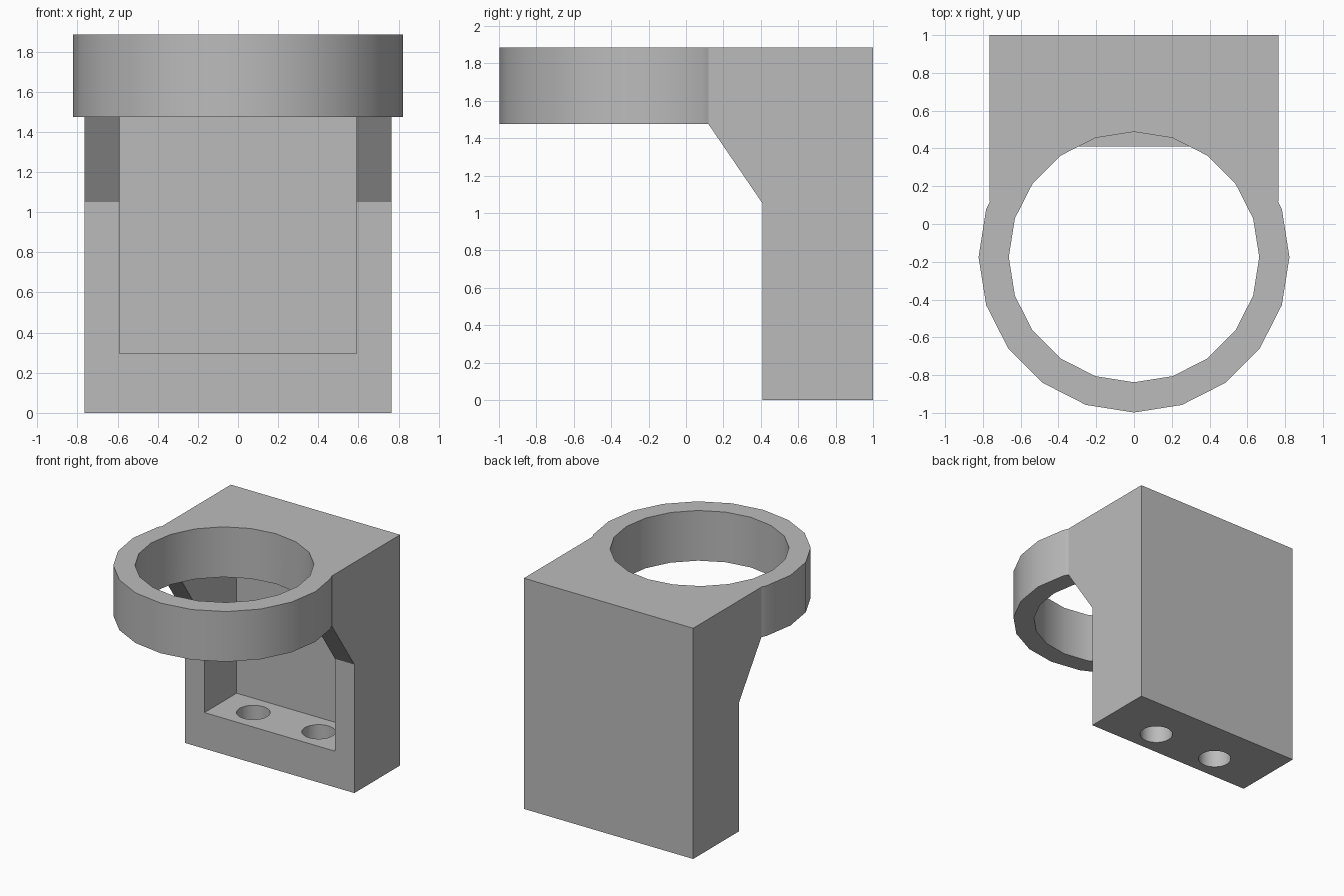
import bpy
import bmesh
import math

if "Cube" in bpy.data.objects:
    bpy.data.objects.remove(bpy.data.objects["Cube"], do_unlink=True)

HEIGHT = 1.885      # overall height
PLATE = 1.475       # underside of ring and top plate
HALF_W = 0.765      # half width of bracket
WALL = 0.175
FLOOR = 0.295
FRONT = 0.41        # front face of bracket
RING_Y = -0.175

grey = bpy.data.materials.new("plain grey")
grey.use_nodes = True
colour = (0.5, 0.5, 0.5, 1)
grey.diffuse_color = colour
grey.node_tree.nodes["Principled BSDF"].inputs["Base Color"].default_value = colour


def finish(name, bm):
    bmesh.ops.recalc_face_normals(bm, faces=bm.faces)
    mesh = bpy.data.meshes.new(name)
    bm.to_mesh(mesh)
    bm.free()
    obj = bpy.data.objects.new(name, mesh)
    obj.data.materials.append(grey)
    bpy.context.collection.objects.link(obj)
    return obj


def side_prism(name, profile, half_width):
    """Extrude a (y, z) outline across the width."""
    bm = bmesh.new()
    face = bm.faces.new([bm.verts.new((-half_width, y, z)) for y, z in profile])
    new = bmesh.ops.extrude_face_region(bm, geom=[face])["geom"]
    verts = [v for v in new if isinstance(v, bmesh.types.BMVert)]
    bmesh.ops.translate(bm, verts=verts, vec=(2 * half_width, 0, 0))
    return finish(name, bm)


def cylinder(name, x, y, z0, z1, radius, sides):
    bm = bmesh.new()
    bmesh.ops.create_cone(bm, cap_ends=True, segments=sides, radius1=radius,
                          radius2=radius, depth=z1 - z0)
    bmesh.ops.translate(bm, verts=bm.verts, vec=(x, y, (z0 + z1) / 2))
    return finish(name, bm)


def combine(target, tool, operation):
    """Apply a boolean, then discard the tool."""
    mod = target.modifiers.new(tool.name, "BOOLEAN")
    mod.operation = operation
    mod.solver = "EXACT"
    mod.object = tool
    bpy.context.view_layer.objects.active = target
    bpy.ops.object.modifier_apply(modifier=mod.name)
    bpy.data.objects.remove(tool, do_unlink=True)


# Bracket body with sloped gussets under the top plate
bracket = side_prism("ring_bracket", [
    (FRONT, 0), (1, 0), (1, HEIGHT), (0.12, HEIGHT), (0.12, PLATE), (FRONT, 1.05),
], HALF_W)

# Ring blank, joined to the top plate
combine(bracket, cylinder("ring_blank", 0, RING_Y, PLATE, HEIGHT, 0.823, 20), "UNION")

# Open pocket between the side walls
back = 1 - WALL
combine(bracket, side_prism("pocket_cutter", [
    (0, FLOOR), (back, FLOOR), (back, PLATE), (0, PLATE),
], HALF_W - WALL), "DIFFERENCE")

# Large ring opening
combine(bracket, cylinder("ring_opening", 0, RING_Y, PLATE - 0.1, HEIGHT + 0.1,
                          0.663, 20), "DIFFERENCE")

# Two mounting holes through the floor
for side in (-1, 1):
    combine(bracket, cylinder("mounting_hole", side * 0.295, 0.62, -0.1,
                              FLOOR + 0.1, 0.125, 32), "DIFFERENCE")

# Smooth round walls, crisp edges
bpy.ops.object.select_all(action="DESELECT")
bracket.select_set(True)
bpy.context.view_layer.objects.active = bracket
bpy.ops.object.shade_smooth_by_angle(angle=math.radians(25))
